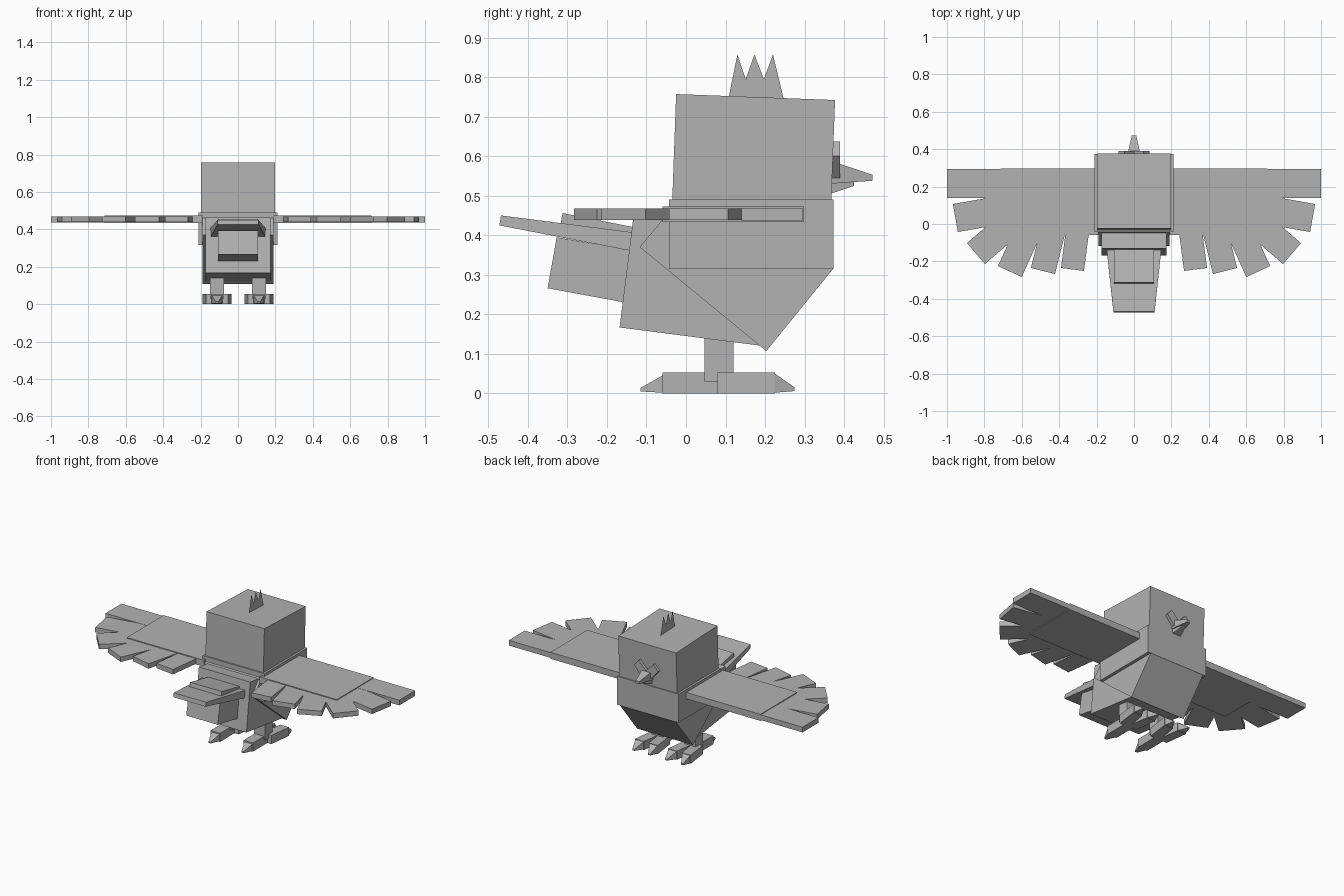
import bpy
import math
from mathutils import Vector

cube = bpy.data.objects.get("Cube")
if cube:
    bpy.data.objects.remove(cube, do_unlink=True)

GREY = (0.45, 0.45, 0.45, 1)
grey = bpy.data.materials.new("plain_grey")
grey.diffuse_color = GREY
grey.use_nodes = True
grey.node_tree.nodes["Principled BSDF"].inputs["Base Color"].default_value = GREY


def make(name, verts, faces, mirror=False):
    mesh = bpy.data.meshes.new(name)
    mesh.from_pydata([tuple(v) for v in verts], [], faces)
    mesh.materials.append(grey)
    obj = bpy.data.objects.new(name, mesh)
    bpy.context.collection.objects.link(obj)
    if mirror:
        obj.modifiers.new("mirror", "MIRROR").use_clip = False
    return obj


def loft(name, ring_a, ring_b, mirror=False):
    """Solid between two rings with the same number of points."""
    n = len(ring_a)
    sides = [(i, (i + 1) % n, n + (i + 1) % n, n + i) for i in range(n)]
    caps = [tuple(reversed(range(n))), tuple(range(n, 2 * n))]
    obj = make(name, list(ring_a) + list(ring_b), sides + caps, mirror)
    # Make the normals point outward whatever the ring direction
    centre = sum((v.co for v in obj.data.vertices), Vector()) / (2 * n)
    cap = obj.data.polygons[-1]
    if cap.normal.dot(cap.center - centre) < 0:
        obj.data.flip_normals()
    return obj


def slab(name, profile, half):
    """Side profile in (y, z) extruded across x."""
    return loft(name, [(-half, y, z) for y, z in profile],
                [(half, y, z) for y, z in profile])


def rect(x, y, z0, z1, half):
    return [(x - half, y, z0), (x + half, y, z0), (x + half, y, z1), (x - half, y, z1)]


def box(name, x0, x1, y0, y1, z0, z1, mirror=False):
    mid, half = (x0 + x1) / 2, (x1 - x0) / 2
    return loft(name, rect(mid, y0, z0, z1, half), rect(mid, y1, z0, z1, half), mirror)


# Head, collar and the two tilted body blocks
slab("head", [(-.035, .48), (.367, .48), (.377, .742), (-.025, .757)], .197)
box("shoulders", -.21, .21, -.043, .373, .315, .49)
slab("breast", [(-.117, .37), (.203, .107), (.372, .315), (.05, .572)], .19)
slab("rump", [(-.168, .167), (.203, .119), (.24, .415), (-.131, .463)], .175)

# Tail: tapered long feathers, short cover and block beneath
loft("tail_feathers",
     [(-.11, -.472, .425), (.11, -.472, .425), (.11, -.468, .45), (-.11, -.468, .45)],
     [(-.15, -.1, .353), (.15, -.1, .353), (.15, -.1, .403), (-.15, -.1, .403)])
slab("tail_cover", [(-.317, .43), (-.1, .393), (-.1, .414), (-.312, .456)], .107)
slab("tail_base", [(-.35, .266), (-.1, .22), (-.1, .355), (-.327, .395)], .107)

# Crest: one thin zigzag sheet
crest = [(.107, .745), (.13, .857), (.151, .795), (.173, .857),
         (.197, .795), (.22, .857), (.247, .745)]
make("crest", [(0, y, z) for y, z in crest], [tuple(range(len(crest)))])

# Beak and the paired plates around it
loft("upper_beak", rect(0, .36, .53, .59, .037), rect(0, .472, .538, .553, .012))
loft("lower_beak", rect(0, .36, .503, .54, .03), rect(0, .425, .525, .54, .014))
plate = [(0, .545), (.035, .545), (.082, .6), (.05, .637), (0, .585)]
loft("face_plates", [(x, .36, z) for x, z in plate],
     [(x, .389, z) for x, z in plate], True)

# Wings: broad inner panel with rotated feather planks
box("wing_panels", .19, .715, -.06, .298, .433, .473, True)
box("wing_tip_feathers", .6, 1, .14, .295, .437, .469, True)
feathers = [  # end centre x, y, angle, width
    (.955, .032, -10, .152), (.845, -.158, -40.6, .148), (.664, -.254, -65.5, .14),
    (.487, -.251, -76, .133), (.329, -.243, -82.6, .124)]
for i, (x, y, angle, width) in enumerate(feathers):
    along = Vector((math.cos(math.radians(angle)), math.sin(math.radians(angle)), 0))
    across = Vector((-along.y, along.x, 0)) * width / 2
    end = Vector((x, y, 0))
    root = end - along * .28
    low, high = Vector((0, 0, .438)), Vector((0, 0, .468))
    rings = [[p - across + low, p + across + low, p + across + high, p - across + high]
             for p in (root, end)]
    loft("wing_feathers_%d" % (i + 1), *rings, True)

# Legs and clawed feet
box("legs", .075, .15, .047, .12, .03, .2, True)
loft("rear_toes", rect(.112, -.06, 0, .053, .032), rect(.112, .12, 0, .053, .032), True)
loft("rear_claws", rect(.112, -.115, .005, .014, .007), rect(.112, -.06, .002, .045, .027), True)
for side, name in ((1, "outer"), (-1, "inner")):
    start, end, tip = .112 + side * .027, .112 + side * .047, .112 + side * .054
    loft(name + "_toes", rect(start, .08, 0, .053, .032), rect(end, .225, 0, .053, .03), True)
    loft(name + "_claws", rect(end, .225, .002, .05, .027),
         rect(tip, .275, .006, .015, .007), True)
